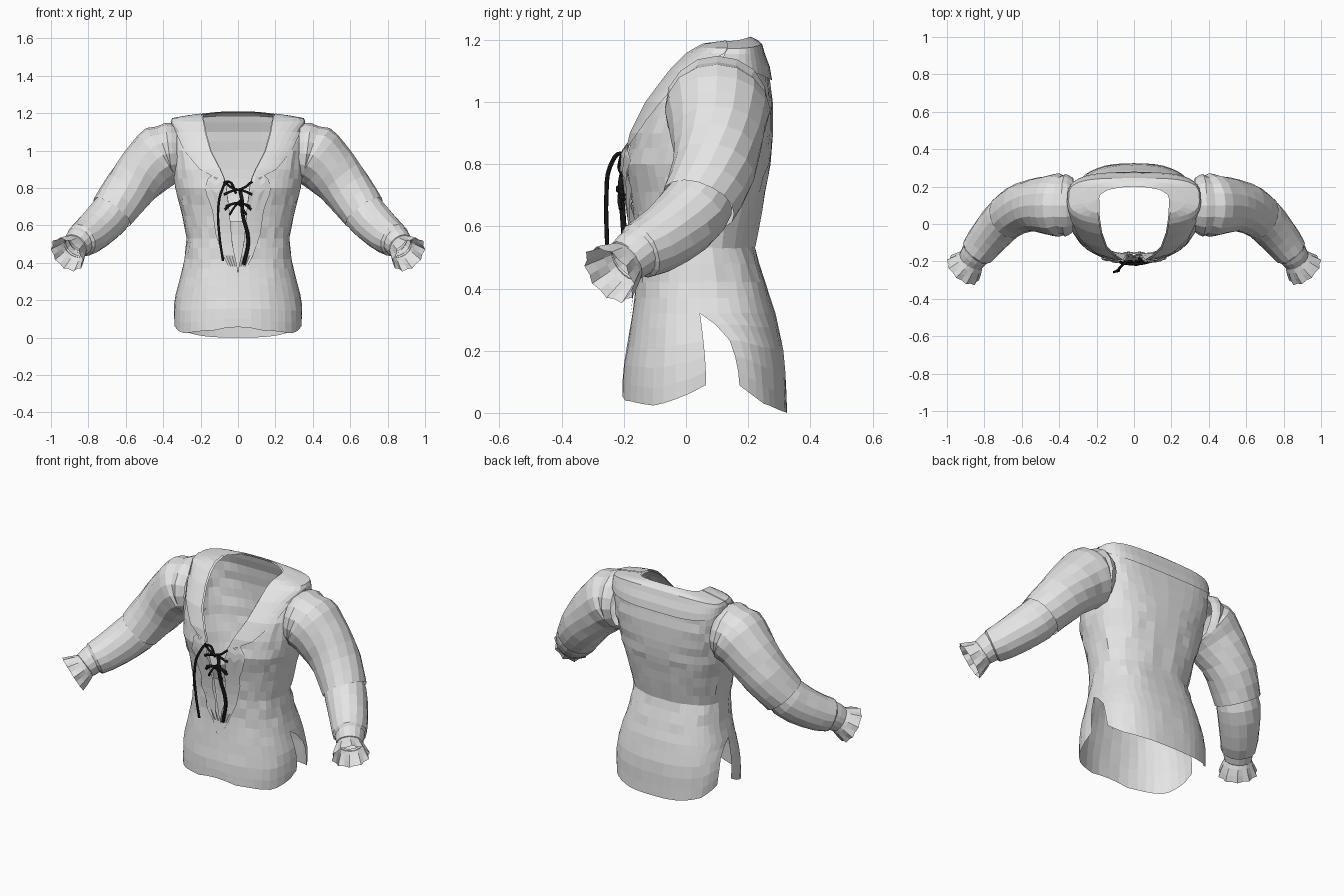
import bpy, math, random
from mathutils import Vector

if "Cube" in bpy.data.objects:
    bpy.data.objects.remove(bpy.data.objects["Cube"])

random.seed(4)


def material(name, rgb):
    m = bpy.data.materials.new(name)
    m.diffuse_color = (*rgb, 1)
    m.use_nodes = True
    m.node_tree.nodes["Principled BSDF"].inputs["Base Color"].default_value = m.diffuse_color
    return m


CLOTH = material("light grey cloth", (0.78, 0.78, 0.78))
CORD = material("black cord", (0.008, 0.008, 0.008))


def add_mesh(name, verts, faces, mat=CLOTH):
    me = bpy.data.meshes.new(name)
    me.from_pydata(verts, [], faces)
    me.materials.append(mat)
    ob = bpy.data.objects.new(name, me)
    bpy.context.collection.objects.link(ob)
    return ob


def grid(name, rows, closed=False):
    """Mesh from equal-length rows of points."""
    n = len(rows[0])
    faces = []
    for i in range(len(rows) - 1):
        for j in range(n if closed else n - 1):
            k = (j + 1) % n
            faces.append((i * n + j, i * n + k, (i + 1) * n + k, (i + 1) * n + j))
    return add_mesh(name, [p for r in rows for p in r], faces)


def mirrored(name, rows, closed=False):
    grid(name + "_right", rows, closed)
    flip = [[(-p[0], p[1], p[2]) for p in reversed(r)] for r in rows]
    grid(name + "_left", flip, closed)


def lerp(table, z, col=1):
    if z <= table[0][0]:
        return table[0][col]
    for a, b in zip(table, table[1:]):
        if z <= b[0]:
            return a[col] + (b[col] - a[col]) * (z - a[0]) / (b[0] - a[0])
    return table[-1][col]


# Torso cross-sections: height, half width, front y, back y
TORSO = [(0, .34, -.205, .325), (.1, .345, -.203, .322), (.2, .333, -.19, .313),
         (.32, .31, -.172, .288), (.42, .285, -.16, .255), (.53, .275, -.158, .22),
         (.65, .298, -.17, .243), (.8, .335, -.195, .272), (.9, .348, -.175, .28),
         (1.0, .352, -.13, .279), (1.1, .352, -.055, .266), (1.15, .35, .0, .247),
         (1.168, .342, .03, .238), (1.182, .265, .045, .222), (1.192, .187, .06, .2)]
# Section squareness by height: front, back
SQUARE = [(0, 2.3, 2.6), (.85, 2.3, 2.6), (1.1, 2.7, 3.6), (1.168, 2.7, 3.6), (1.192, 2.3, 2.3)]
# Half width of the neck opening by height
NECK = [(.36, 0), (.5, .03), (.7, .048), (.84, .066), (.9, .092), (1.0, .143),
        (1.1, .17), (1.17, .183), (1.192, .187)]
# Side slit: edge of front panel and of back panel
SLIT = [(0, .065, .172), (.1, .063, .165), (.2, .056, .14), (.27, .05, .095), (.32, .045, .045)]
HEM = [(-.21, .065), (-.195, .04), (-.1, .022), (.0, .055), (.065, .09), (.17, .09), (.25, .03), (.325, 0)]


def expo(a, z):
    return lerp(SQUARE, z, 2 if a > 0 else 1)


def section(z, a, off=0.0):
    """Point on the right half of the torso; angle runs from front (-90) to back (+90)."""
    hw, yf, yb = (lerp(TORSO, z, c) for c in (1, 2, 3))
    n = expo(a, z)
    x = (hw + off) * max(math.cos(a), 0) ** (2 / n)
    y = (yf + yb) / 2 + math.copysign(((yb - yf) / 2 + off) * abs(math.sin(a)) ** (2 / n), a)
    if z < .32:
        h = lerp(HEM, y)
        z = h + z * (.32 - h) / .32
    if z > 1.16 and a > 0:
        z += .014 * math.sin(a) ** 2
    return x, y, z + (off * .6 if z > 1.1 else 0)


def angle_y(z, y):
    yf, yb = lerp(TORSO, z, 2), lerp(TORSO, z, 3)
    d = (y - (yf + yb) / 2) / ((yb - yf) / 2)
    return math.copysign(math.asin(min(1, abs(d) ** (expo(d, z) / 2))), d)


def angle_x(z, x):
    return -math.acos(min(1, (x / lerp(TORSO, z, 1)) ** (expo(-1, z) / 2)))


def side_angle(z, col):
    a = angle_y(z, lerp(SLIT, z, col))
    return a * max(0, 1 - max(0, z - 1.0) / .15)


def wrinkle(p, amount):
    x, y, z = p
    r = lambda: random.uniform(-amount, amount)
    return (x if x < .002 else x + r(), y + r(), z + r() * .4)


# Torso panels
ZS = [0, .06, .13, .2, .27, .32, .37, .42, .48, .53, .59, .65, .71, .76, .8, .85, .9,
      .95, 1.0, 1.05, 1.1, 1.15, 1.168, 1.182, 1.192]
COLS = 10
front, back = [], []
for z in ZS:
    af, ab, an = side_angle(z, 1), side_angle(z, 2), angle_x(z, lerp(NECK, z))
    fr = [section(z, an + (af - an) * i / COLS) for i in range(COLS + 1)]
    bk = [section(z, ab + (math.pi / 2 - ab) * i / COLS) for i in range(COLS + 1)]
    rough = .005 if .4 < z < 1.1 else .002
    front.append([p if i in (0, COLS) else wrinkle(p, rough) for i, p in enumerate(fr)])
    back.append([p if i in (0, COLS) else wrinkle(p, rough) for i, p in enumerate(bk)])
mirrored("torso_front", front)
mirrored("torso_back", back)

# Broad collar: lapels down the front and a yoke across the back
LAPEL = [(.84, .09), (.9, .2), (1.0, .28), (1.1, .325), (1.15, .35), (1.168, .342), (1.182, .265), (1.192, .187)]
rows = []
for z in (.84, .87, .9, .95, 1.0, 1.05, 1.1, 1.15, 1.168, 1.182, 1.192):
    a0, a1 = angle_x(z, lerp(NECK, z)), angle_x(z, lerp(LAPEL, z))
    rows.append([section(z, a0 + (a1 - a0) * i / 5, .01) for i in range(6)])
mirrored("collar_lapel", rows)
rows = []
for k, z in enumerate((1.07, 1.11, 1.15, 1.168, 1.182, 1.192)):
    row = []
    for i in range(11):
        t = i / 10
        zz = z + (.06 * (1 - t) ** 2 if k == 0 else .03 * (1 - t) ** 2 if k == 1 else 0)
        row.append(section(zz, t * math.pi / 2, .007))
    rows.append(row)
mirrored("collar_back", rows)

# Ruffled placket edges either side of the front opening
PLACKET = [(.29, .004), (.36, .04), (.45, .085), (.55, .12), (.7, .14), (.8, .18), (.86, .16)]
rows = []
for k, z in enumerate((.29, .33, .38, .44, .5, .56, .62, .68, .73, .78, .82, .855)):
    a, b = lerp(NECK, z), lerp(PLACKET, z)
    row = []
    for i in range(5):
        x = a + (b - a) * i / 4
        y = section(z, angle_x(z, x))[1]
        lift = (.006 if z < .42 else .01) + (.013 if (i + k) % 2 and z > .4 else 0)
        row.append((x, y - lift, z + (.014 if i % 2 else -.008) * (z > .7)))
    rows.append(row)
mirrored("placket_ruffle", rows)

# Tongue behind the lower opening
mirrored("opening_tongue", [[(x, lerp(TORSO, z, 2) + .006 + .006 * (i % 2), z) for i, x in enumerate((0, .03, .06))]
                            for z in (.36, .42, .48, .55, .62)])


def tube_rows(path, sides=16, ripple=0.0, rough=0.0, span=1):
    pts = [Vector(p[:3]) for p in path]
    out = []
    for k, c in enumerate(pts):
        t = (pts[min(k + span, len(pts) - 1)] - pts[max(k - span, 0)]).normalized()
        s = t.cross(Vector((0, 0, 1))).normalized()
        u = s.cross(t)
        row = []
        for j in range(sides):
            a = 2 * math.pi * j / sides
            w = ripple * k / (len(path) - 1) * (1 if j % 2 else -1)
            r = path[k][3] + w + random.uniform(-rough, rough)
            row.append(tuple(c + r * (math.cos(a) * s + math.sin(a) * u)))
        out.append(row)
    return out


# Sleeves: gathered upper sleeve, forearm sleeve, wrist band and ruffle
UPPER = [(.325, .10, .985, .145), (.35, .10, .985, .16), (.368, .10, .984, .168), (.384, .10, .981, .158),
         (.402, .10, .975, .17), (.43, .10, .957, .166), (.465, .10, .925, .156), (.503, .10, .885, .148),
         (.545, .098, .838, .14), (.59, .088, .783, .134), (.635, .066, .723, .128), (.675, .04, .67, .122)]
FOREARM = [(.66, .05, .69, .11), (.69, .025, .65, .116), (.725, -.01, .612, .112),
           (.765, -.055, .575, .107), (.805, -.105, .54, .1), (.838, -.148, .52, .092), (.847, -.158, .513, .075)]
BAND = [(.838, -.145, .525, .08), (.85, -.165, .511, .079), (.868, -.19, .49, .073), (.872, -.196, .486, .066)]
RUFFLE = [(.866, -.188, .492, .066), (.88, -.206, .477, .078), (.897, -.227, .46, .09), (.915, -.247, .444, .1)]
mirrored("upper_sleeve", tube_rows(UPPER, rough=.003, span=2), True)
mirrored("forearm_sleeve", tube_rows(FOREARM, rough=.002), True)
mirrored("wrist_band", tube_rows(BAND), True)
mirrored("cuff_ruffle", tube_rows(RUFFLE, 20, .006), True)


# Laces
def lace(name, pts, r=.007):
    cu = bpy.data.curves.new(name, 'CURVE')
    cu.dimensions = '3D'
    cu.bevel_depth = r
    cu.bevel_resolution = 1
    cu.resolution_u = 4
    cu.use_fill_caps = True
    sp = cu.splines.new('BEZIER')
    sp.bezier_points.add(len(pts) - 1)
    for b, p in zip(sp.bezier_points, pts):
        b.co = p
        b.handle_left_type = b.handle_right_type = 'AUTO'
    cu.materials.append(CORD)
    bpy.context.collection.objects.link(bpy.data.objects.new(name, cu))


lace("hanging_lace_left", [(-.01, -.2, .77), (-.05, -.21, .835), (-.085, -.245, .79), (-.105, -.256, .7),
                           (-.1, -.254, .55), (-.08, -.25, .41)])
lace("hanging_lace_right", [(.01, -.2, .79), (.022, -.21, .73), (.025, -.205, .66), (.055, -.195, .52), (.03, -.185, .39)], .01)
for s, side in ((1, "right"), (-1, "left")):
    lace("cross_lace_top_" + side, [(s * .075, -.205, .835), (s * .03, -.213, .8), (-s * .03, -.213, .785), (-s * .075, -.205, .765)])
    lace("cross_lace_low_" + side, [(s * .07, -.2, .685), (s * .03, -.21, .715), (-s * .03, -.207, .715), (-s * .065, -.2, .7)])
    lace("bow_strand_" + side, [(0, -.21, .72), (s * .025, -.215, .69), (s * .045, -.21, .655)], .006)
bpy.ops.mesh.primitive_ico_sphere_add(subdivisions=1, radius=.018, location=(.01, -.21, .72))
knot = bpy.context.object
knot.name = "lace_knot"
knot.data.materials.append(CORD)
